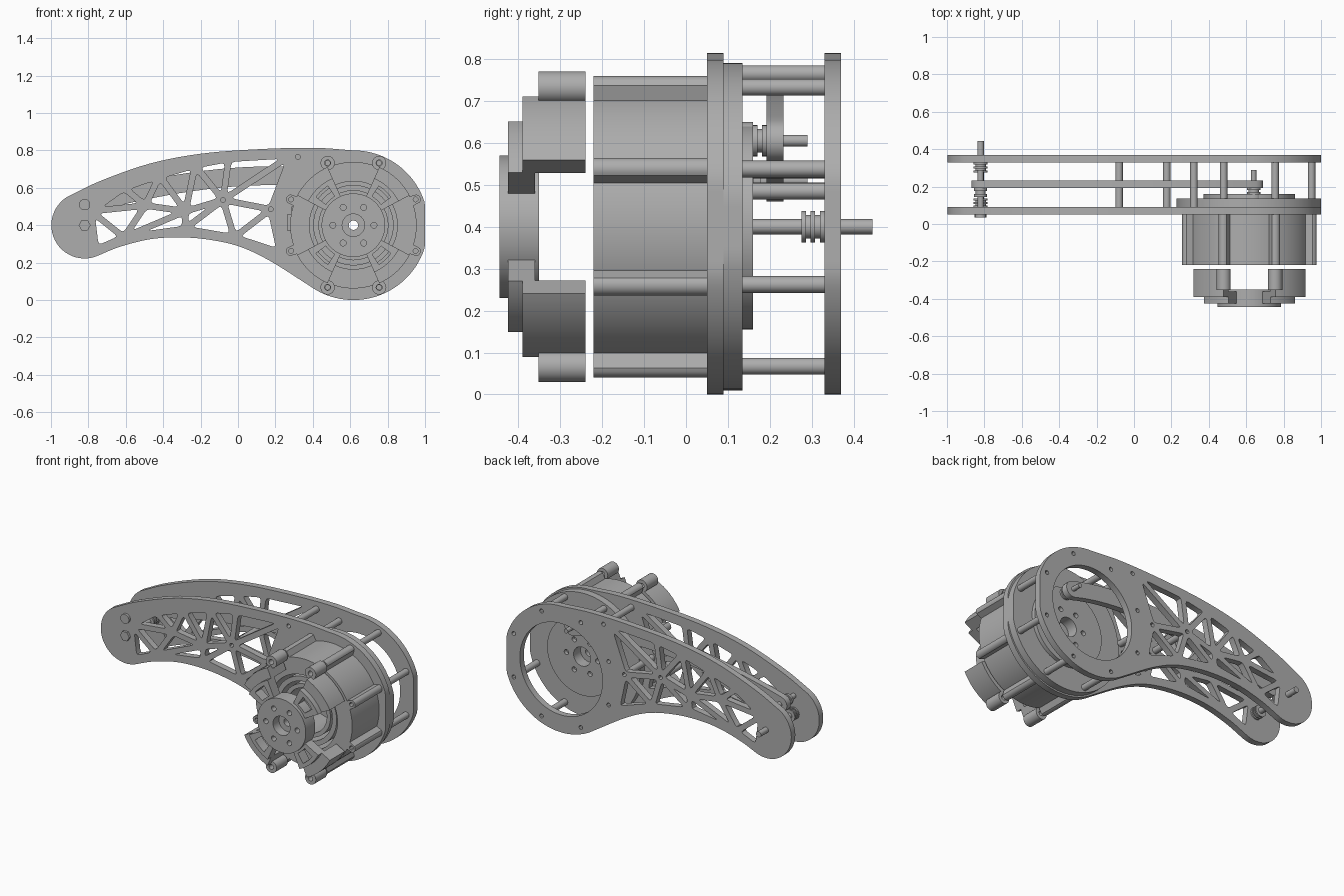
import bpy, bmesh
from math import sin, cos, pi, radians, sqrt
from mathutils import Vector, Matrix

cube = bpy.data.objects.get("Cube")
if cube:
    bpy.data.objects.remove(cube, do_unlink=True)

grey = bpy.data.materials.new("metal grey")
grey.use_nodes = True
GREY = (0.42, 0.42, 0.42, 1)
grey.diffuse_color = GREY
grey.node_tree.nodes["Principled BSDF"].inputs["Base Color"].default_value = GREY

HIP = Vector((0.617, 0.40))
KNEE = Vector((-0.82, 0.40))
ROD_KNEE = Vector((-0.82, 0.51))
ROD_HIP = Vector((0.64, 0.605))


def arc(c, r, a0, a1, n=24):
    """Points on an arc, angles in degrees."""
    angles = [radians(a0 + (a1 - a0) * i / n) for i in range(n + 1)]
    return [Vector((c[0] + r * cos(a), c[1] + r * sin(a))) for a in angles]


def circle(c, r, n=32):
    return arc(c, r, 0, 360, n)[:-1]


def polar(r, deg):
    return HIP + Vector((r * cos(radians(deg)), r * sin(radians(deg))))


def sector(r0, r1, a0, a1):
    return arc(HIP, r1, a0, a1, 12) + arc(HIP, r0, a1, a0, 12)


def spline(pts, n=6):
    """Smooth path through the points."""
    p = [Vector(q) for q in pts]
    p = [2 * p[0] - p[1]] + p + [2 * p[-1] - p[-2]]
    out = []
    for a, b, c, d in zip(p, p[1:], p[2:], p[3:]):
        for i in range(n):
            t = i / n
            out.append(0.5 * (2 * b + (c - a) * t + (2 * a - 5 * b + 4 * c - d) * t ** 2
                              + (3 * b - a - 3 * c + d) * t ** 3))
    return out + [p[-2]]


def plate(name, outline, holes, y0, y1):
    """Flat profile in x and z, with holes, extruded from y0 to y1."""
    cu = bpy.data.curves.new(name, 'CURVE')
    cu.dimensions, cu.fill_mode = '2D', 'BOTH'
    cu.extrude = (y1 - y0) / 2
    for loop in [outline] + holes:
        s = cu.splines.new('POLY')
        s.points.add(len(loop) - 1)
        for pt, q in zip(s.points, loop):
            pt.co = (q[0], q[1], 0, 1)
        s.use_cyclic_u = True
    tmp = bpy.data.objects.new(name + " profile", cu)
    bpy.context.collection.objects.link(tmp)
    bpy.context.view_layer.update()
    me = bpy.data.meshes.new_from_object(tmp.evaluated_get(bpy.context.evaluated_depsgraph_get()))
    bpy.data.objects.remove(tmp, do_unlink=True)
    me.transform(Matrix.Translation((0, (y0 + y1) / 2, 0)) @ Matrix.Rotation(pi / 2, 4, 'X'))
    bm = bmesh.new()
    bm.from_mesh(me)
    bmesh.ops.remove_doubles(bm, verts=bm.verts, dist=1e-5)
    bmesh.ops.recalc_face_normals(bm, faces=bm.faces)
    bm.to_mesh(me)
    bm.free()
    me.materials.clear()
    me.materials.append(grey)
    ob = bpy.data.objects.new(name, me)
    bpy.context.collection.objects.link(ob)
    bpy.ops.object.select_all(action='DESELECT')
    bpy.context.view_layer.objects.active = ob
    ob.select_set(True)
    bpy.ops.object.shade_smooth_by_angle(angle=radians(30))
    return ob


def rod(name, c, r, y0, y1, bore=0, n=32):
    return plate(name, circle(c, r, n), [circle(c, bore)] if bore else [], y0, y1)


def pulley(name, c, r, y0, y1, steps=5):
    h = (y1 - y0) / steps
    for i in range(steps):
        rod(name, c, r if i % 2 == 0 else r * 0.75, y0 + i * h, y0 + (i + 1) * h)


def cutout(a, b, c, strut=0.017):
    """Triangle shrunk by half a strut, with rounded corners."""
    la, lb, lc = (b - c).length, (c - a).length, (a - b).length
    s = (la + lb + lc) / 2
    centre = (a * la + b * lb + c * lc) / (2 * s)
    inr = sqrt(s * (s - la) * (s - lb) * (s - lc)) / s
    k = max(0.2, (inr - strut) / inr)
    p = [centre + (q - centre) * k for q in (a, b, c)]
    out = []
    for i in range(3):
        q, prev, nxt = p[i], p[i - 1], p[(i + 1) % 3]
        u = q + (prev - q) * min(0.3, 0.02 / (prev - q).length)
        v = q + (nxt - q) * min(0.3, 0.02 / (nxt - q).length)
        out += [u, (u + v + 2 * q) / 4, v]
    return out


# Leg side plates
top = spline([(.617, .80), (.4, .814), (.1, .806), (-.2, .782), (-.47, .73), (-.74, .635), (-.917, .549)])
low = spline([(-.759, .233), (-.63, .285), (-.47, .325), (-.31, .335), (-.15, .322), (.01, .285),
              (.17, .21), (.376, .08)])
hip_arc = [Vector((min(p.x, 1.0), p.y)) for p in arc(HIP, 0.4, 233, 450, 64)]
outline = hip_arc[1:-1] + top + arc(KNEE, 0.178, 123, 290)[1:-1] + low

node = {k: Vector(v) for k, v in dict(
    L=(-.785, .475), T1=(-.61, .60), T2=(-.42, .665), T3=(-.23, .72), T4=(-.05, .755), T5=(.285, .775),
    M1=(-.495, .505), M2=(-.28, .475), M3=(-.08, .535), M4=(.175, .485),
    B0=(-.76, .27), B1=(-.61, .335), B2=(-.285, .38), B3=(-.02, .335), B4=(.225, .255)).items()}
truss = ("L T1 M1,T1 T2 M1,T2 M2 M1,T2 T3 M2,T3 M3 M2,T3 T4 M3,T4 T5 M3,T5 M4 M3,L M1 B1,L B1 B0,"
         "M1 M2 B1,M2 B2 B1,M2 M3 B2,M3 B3 B2,M3 M4 B3,M4 B4 B3")
holes = [cutout(*[node[n] for n in t.split()]) for t in truss.split(",")]
bolt_angles = [22.5 + 45 * i for i in range(8)]
bolts = [polar(0.36, a) for a in bolt_angles]
spacers = [Vector((.32, .765)), node["M3"], node["M4"]]
bolt_holes = [circle(p, 0.013, 12) for p in bolts + spacers]
opening = [circle(HIP, 0.29, 64)]
plate("front_leg_plate", outline, holes + bolt_holes + opening, 0.05, 0.09)
plate("back_leg_plate", outline, holes + bolt_holes + opening, 0.33, 0.37)

# Spacers between the plates
for p in bolts:
    if p.x > 0.4:
        rod("motor_spacer", p, 0.02, 0.13, 0.33, n=20)
for p in spacers:
    rod("leg_spacer", p, 0.02, 0.09, 0.33, n=20)

# Motor shell with bolt ridges
shell = []
for i in range(360):
    d = radians((i % 45) - 22.5)
    disc = 0.027 ** 2 - (0.36 * sin(d)) ** 2
    shell.append(polar(max(0.338, 0.36 * cos(d) + sqrt(disc)) if disc > 0 else 0.338, i))
plate("motor_shell", shell, [circle(HIP, 0.235, 64)] + [circle(p, 0.013, 12) for p in bolts], -0.22, 0.05)
rod("motor_rotor", HIP, 0.215, -0.2, 0.06, bore=0.185, n=64)
rod("motor_inner_ring", HIP, 0.165, -0.19, 0.06, bore=0.14, n=64)
rod("motor_floor", HIP, 0.29, 0.04, 0.09, bore=0.025, n=64)
flange = [Vector((min(p.x, 1.0), p.y)) for p in circle(HIP, 0.39, 96)]
plate("motor_flange", flange, [circle(HIP, 0.06)], 0.09, 0.135)
plate("motor_connector", [(.265, .37), (.3, .37), (.3, .5), (.285, .5), (.285, .46), (.265, .46)], [], -0.05, 0.05)

# Motor back cover
hub_bolts = [circle(polar(0.11, 60 * i), 0.016, 14) for i in range(6)]
plate("motor_back_cover", circle(HIP, 0.245, 64), hub_bolts + [circle(HIP, 0.06)], 0.135, 0.16)

# Output hub
plate("output_hub", circle(HIP, 0.17, 64), hub_bolts + [circle(HIP, 0.06)], -0.445, -0.385)
rod("output_hub_base", HIP, 0.17, -0.385, -0.35, bore=0.025, n=64)

# Output bracket, four arms with open pockets
for q in range(4):
    a0 = 90 * q + (28 if q % 2 == 0 else 24)
    a1 = a0 + 38
    plate("bracket_arm", sector(0.16, 0.275, a0, a1),
          [sector(0.185, 0.25, a0 + 9, a1 - 9)], -0.425, -0.36)
    plate("bracket_block", sector(0.272, 0.34, a0, a1), [], -0.39, -0.24)
for p in bolts:
    if abs(p.y - HIP.y) > 0.2:
        rod("bracket_lug", p, 0.038, -0.352, -0.24, bore=0.016, n=24)

# Drive link between hip crank and knee crank
p1 = Vector((.1, .76))
path = [ROD_KNEE * (1 - t) ** 2 + p1 * 2 * t * (1 - t) + ROD_HIP * t * t for t in [i / 24 for i in range(25)]]
upper, lower = [], []
for i, p in enumerate(path):
    d = (path[min(i + 1, 24)] - path[max(i - 1, 0)]).normalized() * 0.05
    upper.append(p + Vector((-d.y, d.x)))
    lower.append(p - Vector((-d.y, d.x)))
plate("drive_link", lower + arc(ROD_HIP, 0.05, -98, 60, 12)[1:-1] + upper[::-1]
      + arc(ROD_KNEE, 0.05, 115, 285, 12)[1:-1], [], 0.192, 0.232)
rod("hip_crank_boss", ROD_HIP, 0.045, 0.13, 0.16)
pulley("hip_crank_bushing", ROD_HIP, 0.037, 0.16, 0.192, 3)
rod("hip_crank_pin", ROD_HIP, 0.014, 0.13, 0.29, n=20)

# Knee shaft, bushings and bolt heads
rod("knee_shaft", KNEE, 0.018, 0.035, 0.445, n=24)
pulley("knee_back_bushing", KNEE, 0.038, 0.275, 0.33)
pulley("knee_front_bushing", KNEE, 0.038, 0.09, 0.135)
rod("knee_bolt_head", KNEE, 0.032, 0.035, 0.05, n=6)
rod("knee_crank_pin", ROD_KNEE, 0.016, 0.035, 0.29, n=20)
pulley("knee_crank_bushing", ROD_KNEE, 0.035, 0.145, 0.192, 3)
rod("knee_crank_bolt_head", ROD_KNEE, 0.03, 0.035, 0.05, n=24)
